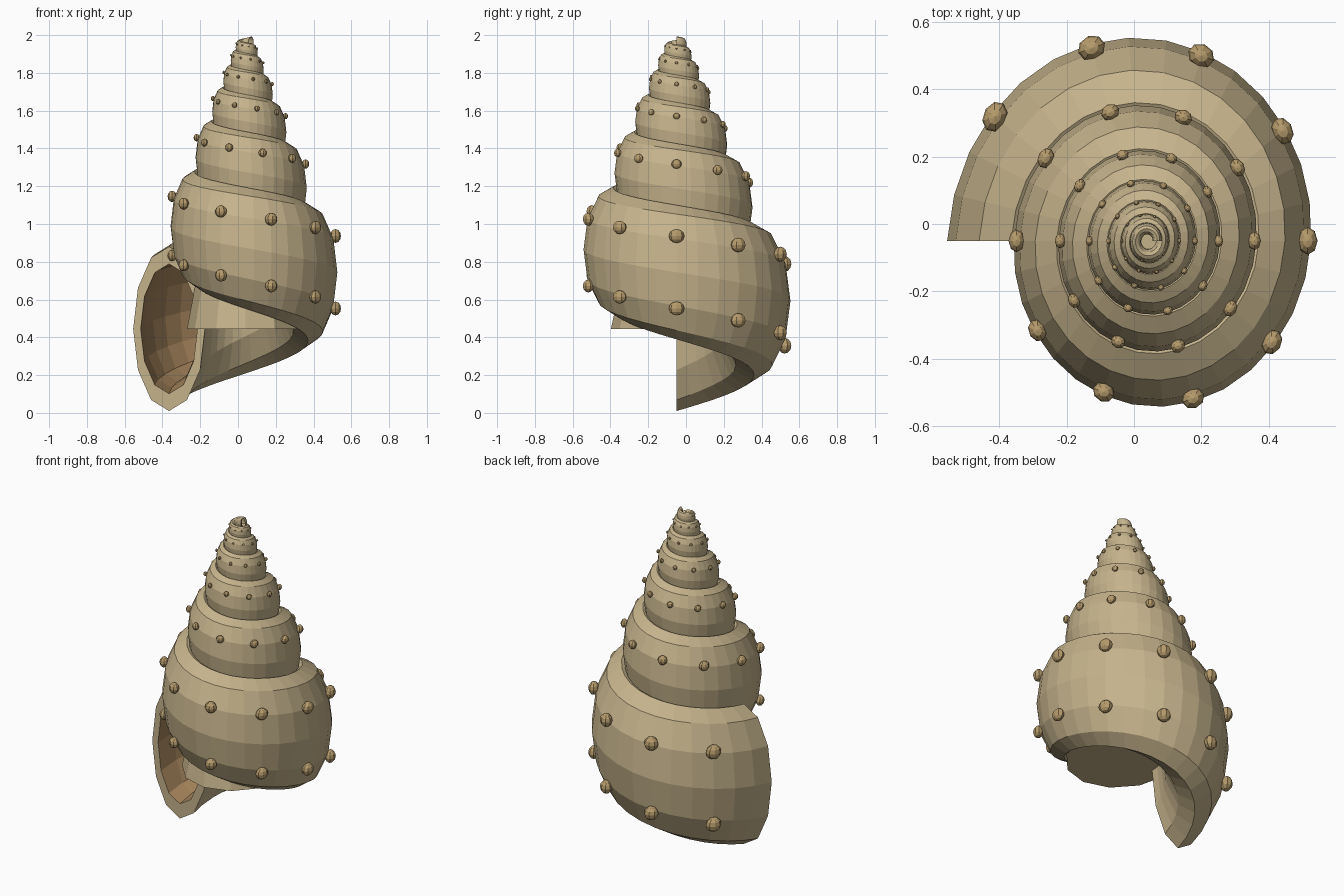
import bpy, bmesh, math
from mathutils import Vector, Matrix

if "Cube" in bpy.data.objects:
    bpy.data.objects.remove(bpy.data.objects["Cube"])

AX, AY, APEX = 0.04, -0.05, 2.08      # spiral axis and virtual tip
RATIO, TURNS, SEGS = 0.667, 6.5, 30   # shrink per whorl, whorls, steps per whorl
R, A, B, DROP = 0.405, 0.19, 0.435, 1.635
YS = 1.12                             # whole spiral is slightly stretched in y


def material(name, col):
    m = bpy.data.materials.new(name)
    m.diffuse_color = (*col, 1)
    m.use_nodes = True
    m.node_tree.nodes["Principled BSDF"].inputs["Base Color"].default_value = m.diffuse_color
    return m


shell_mat = material("shell_tan", (0.56, 0.45, 0.26))
knob_mat = material("knob_tan", (0.47, 0.33, 0.15))
inner_mat = material("inner_brown", (0.36, 0.22, 0.10))


def spiral_point(back, phi, k=1.0):
    """Point on the whorl section, 'back' turns before the opening."""
    s = RATIO ** back
    t = math.pi - back * math.tau
    r = s * (R + k * A * math.cos(phi))
    return Vector((AX + r * math.cos(t), AY + YS * r * math.sin(t),
                   APEX - s * DROP + s * k * B * math.sin(phi)))


def finish(bm, name, mat):
    me = bpy.data.meshes.new(name)
    bm.to_mesh(me)
    bm.free()
    me.materials.append(mat)
    ob = bpy.data.objects.new(name, me)
    bpy.context.collection.objects.link(ob)
    return ob


def ring(bm, back, k=1.0):
    return [bm.verts.new(spiral_point(back, i * math.tau / 12, k)) for i in range(12)]


def bridge(bm, a, b):
    for i in range(12):
        j = (i + 1) % 12
        bm.faces.new((a[i], a[j], b[j], b[i]))


# Coiled whorls with a flat lip at the opening
bm = bmesh.new()
rings = [ring(bm, 0, 0.79)] + [ring(bm, i / SEGS) for i in range(int(TURNS * SEGS) + 1)]
for a, b in zip(rings, rings[1:]):
    bridge(bm, a, b)
bmesh.ops.recalc_face_normals(bm, faces=bm.faces)
finish(bm, "shell_whorls", shell_mat)

# Inner wall seen through the opening
bm = bmesh.new()
rings = [ring(bm, i / SEGS, 0.79 - 0.012 * i) for i in range(10)]
for a, b in zip(rings, rings[1:]):
    bridge(bm, b, a)
bm.faces.new(rings[-1])
bmesh.ops.recalc_face_normals(bm, faces=bm.faces)
bmesh.ops.reverse_faces(bm, faces=bm.faces)
finish(bm, "opening_lining", inner_mat)

# Central core cone
bm = bmesh.new()
z0, z1 = APEX - DROP, 1.93
r0 = 0.31
bmesh.ops.create_cone(bm, cap_ends=True, segments=12, radius1=r0,
                      radius2=r0 * (APEX - z1) / DROP, depth=z1 - z0,
                      matrix=Matrix.Translation((AX, AY, (z0 + z1) / 2))
                      @ Matrix.Diagonal((1, YS, 1, 1)))
finish(bm, "core", shell_mat)


# Knobs, ten per whorl, flattened against the surface
def knob_row(name, phi, first, last):
    bm = bmesh.new()
    for i in range(first, last):
        back = i / 10
        s = RATIO ** back
        t = math.pi - back * math.tau
        m = (Matrix.Translation(spiral_point(back, phi, 1.08)) @ Matrix.Diagonal((1, YS, 1, 1))
             @ Matrix.Rotation(t, 4, 'Z') @ Matrix.Diagonal((0.8, 1, 1, 1)))
        bmesh.ops.create_uvsphere(bm, u_segments=8, v_segments=6, radius=0.045 * s, matrix=m)
    finish(bm, name, knob_mat)


knob_row("upper_knobs", math.radians(30), 1, 61)
knob_row("lower_knobs", math.radians(-30), 1, 11)
